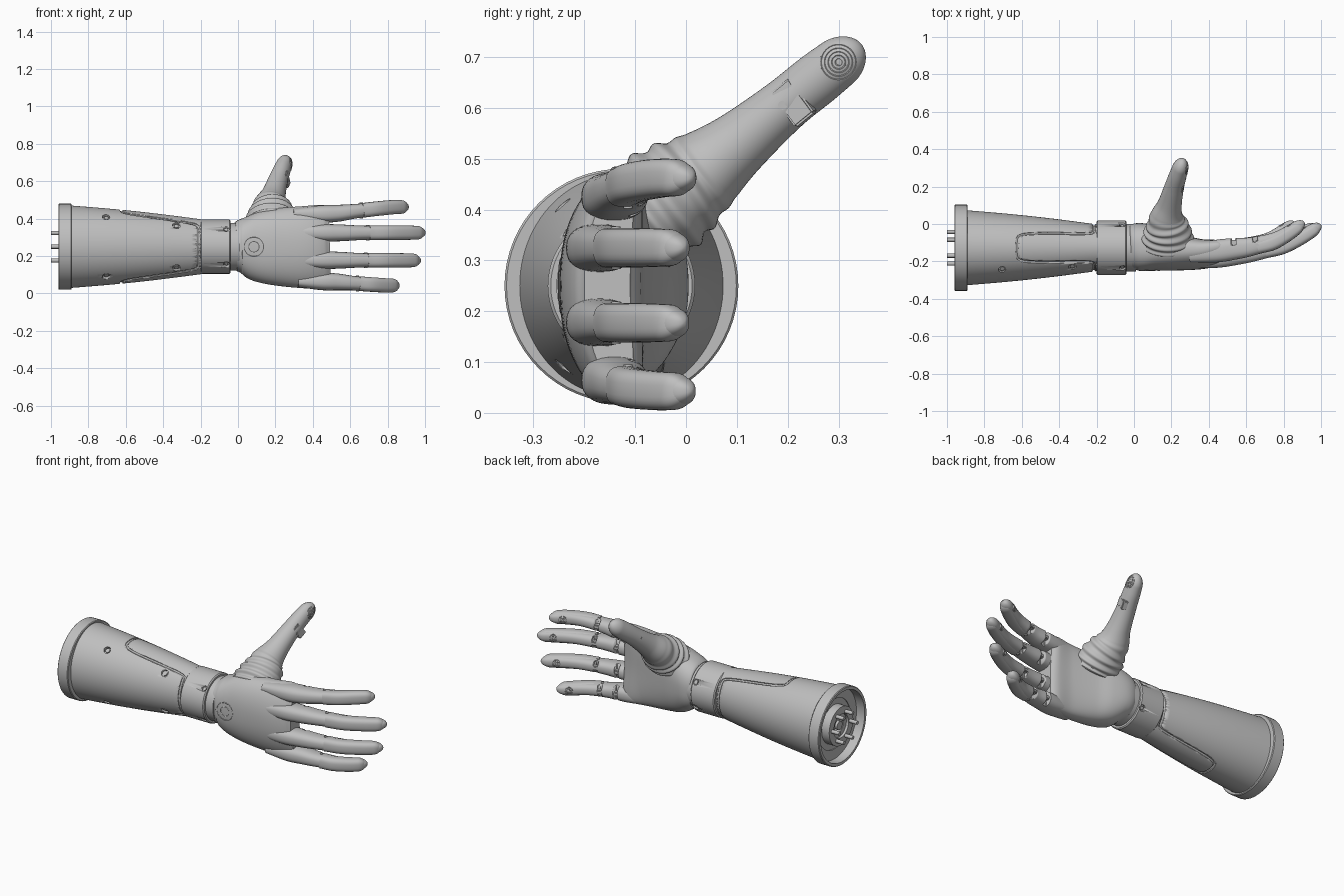
import bpy, bmesh
from math import sin, cos, pi, tanh, sqrt, copysign
from mathutils import Vector
from mathutils.bvhtree import BVHTree

if "Cube" in bpy.data.objects:
    bpy.data.objects.remove(bpy.data.objects["Cube"])

grey = bpy.data.materials.new("plain grey")
grey.use_nodes = True
grey.diffuse_color = (0.52, 0.52, 0.52, 1)
grey.node_tree.nodes["Principled BSDF"].inputs["Base Color"].default_value = grey.diffuse_color

AY, AZ = -0.127, 0.25          # axis of the arm, running along x


def finish(name, bm, angle=0.7):
    bmesh.ops.recalc_face_normals(bm, faces=bm.faces)
    mesh = bpy.data.meshes.new(name)
    bm.to_mesh(mesh)
    bm.free()
    ob = bpy.data.objects.new(name, mesh)
    bpy.context.collection.objects.link(ob)
    mesh.materials.append(grey)
    bpy.ops.object.select_all(action='DESELECT')
    ob.select_set(True)
    bpy.context.view_layer.objects.active = ob
    bpy.ops.object.shade_smooth_by_angle(angle=angle)
    return ob


def skin(name, rings, closed=False, angle=0.7):
    """Bridge rings of points, with end caps unless closed."""
    bm = bmesh.new()
    loops = [[bm.verts.new(p) for p in ring] for ring in rings]
    n = len(loops[0])
    pairs = list(zip(loops, loops[1:] + loops[:1]))
    for a, b in pairs if closed else pairs[:-1]:
        for i in range(n):
            j = (i + 1) % n
            bm.faces.new((a[i], a[j], b[j], b[i]))
    if not closed:
        bm.faces.new(loops[0])
        bm.faces.new(loops[-1])
    return finish(name, bm, angle)


def loop_tube(name, pts, outs, r):
    """Thin closed tube along points, framed by outward directions."""
    rings = []
    for k, p in enumerate(pts):
        t = (pts[(k + 1) % len(pts)] - pts[k - 1]).normalized()
        out = (outs[k] - t * outs[k].dot(t)).normalized()
        side = out.cross(t)
        rings.append([p + (out * cos(a) + side * sin(a)) * r for a in (pi * j / 3 for j in range(6))])
    return skin(name, rings, closed=True)


def surface_rings(name, ob, centre, out, radii, r):
    """Raised concentric rings laid on the surface of an object."""
    tree = BVHTree.FromPolygons([v.co for v in ob.data.vertices], [p.vertices[:] for p in ob.data.polygons])
    out = Vector(out).normalized()
    e = out.orthogonal().normalized()
    f = out.cross(e)
    for radius in radii:
        angles = [2 * pi * k / 40 for k in range(40)]
        hits = [tree.ray_cast(Vector(centre) + out * .1 + (e * cos(a) + f * sin(a)) * radius, -out)[0] for a in angles]
        if all(hits):
            loop_tube(name, hits, [out] * 40, r)


def spline(pts, u):
    """Smooth curve through tuples of any size."""
    i = min(int(u), len(pts) - 2)
    t = u - i
    b, c = Vector(pts[i]), Vector(pts[i + 1])
    a = Vector(pts[i - 1]) if i else b * 2 - c
    d = Vector(pts[i + 2]) if i + 2 < len(pts) else c * 2 - b
    return b + (c - a) * t / 2 + (a * 2 - b * 5 + c * 4 - d) * t * t / 2 + (b * 3 - a - c * 3 + d) * t ** 3 / 2


def tube(name, pts, up=(0, 0, 1), n=32, steps=8, power=2, cap=0, ripple=None, warp=None):
    """Loft through (x, y, z, depth radius, width radius) stations."""
    last, up = len(pts) - 1, Vector(up)
    us = [k / steps for k in range((last - 1) * steps)]
    us += [last - 1 + sin(pi / 2 * k / (2 * steps)) for k in range(2 * steps + 1)]
    end, rings = Vector(pts[-1][:3]), []
    for u in us:
        s = spline(pts, u)
        c = Vector(s[:3])
        t = (Vector(spline(pts, min(u + .01, last))[:3]) - Vector(spline(pts, max(u - .01, 0))[:3])).normalized()
        side = (up - t * up.dot(t)).normalized()
        out = side.cross(t)
        d = (end - c).length
        k = max(.04, sqrt(max(0, 1 - (1 - d / cap) ** 2))) if d < cap else 1
        swell = ripple(u) if ripple else 0
        ring = []
        for i in range(n):
            a = 2 * pi * i / n
            ca, sa = (copysign(abs(f) ** (2 / power), f) for f in (cos(a), sin(a)))
            p = c + out * ca * (s[3] * k + swell) + side * sa * (s[4] * k + swell)
            ring.append(warp(p) if warp else p)
        rings.append(ring)
    return skin(name, rings)


def lathe(name, profile, n=64):
    """Closed (x, radius) profile spun about the arm axis."""
    turn = [2 * pi * i / n for i in range(n)]
    return skin(name, [[(x, AY + r * cos(a), AZ + r * sin(a)) for a in turn] for x, r in profile], True, 0.5)


def rod(name, a, b, r, n=16):
    a, b = Vector(a), Vector(b)
    bm = bmesh.new()
    bmesh.ops.create_cone(bm, cap_ends=True, segments=n, radius1=r, radius2=r, depth=(b - a).length)
    bm.transform((b - a).to_track_quat('Z', 'Y').to_matrix().to_4x4())
    bmesh.ops.translate(bm, vec=(a + b) / 2, verts=bm.verts)
    return finish(name, bm, 0.5)


def block(name, centre, size, along):
    bm = bmesh.new()
    bmesh.ops.create_cube(bm, size=1)
    bmesh.ops.scale(bm, vec=size, verts=bm.verts)
    bmesh.ops.bevel(bm, geom=bm.edges[:], offset=.004, segments=2, affect='EDGES')
    bm.transform(Vector(along).to_track_quat('X', 'Z').to_matrix().to_4x4())
    bmesh.ops.translate(bm, vec=centre, verts=bm.verts)
    return finish(name, bm, 0.5)


def cut(ob, cutter):
    m = ob.modifiers.new("cut", 'BOOLEAN')
    m.operation, m.solver, m.object = 'DIFFERENCE', 'EXACT', cutter
    bpy.ops.object.select_all(action='DESELECT')
    bpy.context.view_layer.objects.active = ob
    ob.select_set(True)
    bpy.ops.object.modifier_apply(modifier=m.name)
    bpy.data.objects.remove(cutter)


# Forearm shell, a slightly bowed elliptical taper
def on_arm(x, a, scale=1):
    f = (x + .89) / .69
    bow = .006 * sin(pi * f)
    return Vector((x, AY - (.2 - .075 * f + bow) * scale * cos(a), AZ + (.22 - .073 * f + bow) * scale * sin(a)))


xs = [-.9 + .71 * k / 24 for k in range(25)]
forearm = skin("forearm", [[on_arm(x, 2 * pi * i / 96) for i in range(96)] for x in xs])

# Seam winding between the four interlocking cover panels
angles = [2 * pi * k / 360 for k in range(360)]
seam = [on_arm(-.42 + .205 * tanh(7 * (cos(2 * a) + .5)), a) for a in angles]
cut(forearm, loop_tube("seam_cutter", seam, [Vector((0, p.y - AY, p.z - AZ)) for p in seam], .009))

# Wrist cuff, neck and rear collar
cuff = lathe("wrist_cuff", [(-.2, .09), (-.2, .139), (-.194, .145), (-.046, .145), (-.04, .139), (-.04, .09)])
lathe("wrist_neck", [(-.06, .07), (-.06, .128), (.01, .128), (.01, .07)])
lathe("rear_collar", [(-.96, .21), (-.96, .226), (-.956, .23), (-.894, .23), (-.89, .226), (-.89, .15), (-.905, .15), (-.905, .21)])
lathe("rear_hub", [(-.9, .04), (-.935, .04), (-.935, .07), (-.95, .07), (-.95, .115), (-.9, .115)])
rod("rear_hub_core", (-.9, AY, AZ), (-.94, AY, AZ), .026, 24)
for k in range(6):
    y, z = AY + .085 * cos(k * pi / 3), AZ + .085 * sin(k * pi / 3)
    rod("contact_pin", (-1, y, z), (-.92, y, z), .011)

# Recessed screws on the front of the forearm and around the cuff
for s in (-1, 1):
    for x, a in ((-.705, .89), (-.33, .77)):
        a *= s
        cut(forearm, rod("screw_cutter", on_arm(x, a, .93), on_arm(x, a, 1.1), .02))
        rod("screw", on_arm(x, a, .9), on_arm(x, a, .97), .014, 6)
    for a in (.72, pi - .55):
        d = Vector((0, -cos(a), s * sin(a)))
        p = Vector((-.062, AY, AZ))
        cut(cuff, rod("screw_cutter", p + d * .132, p + d * .16, .017))
        rod("screw", p + d * .12, p + d * .139, .011, 6)


# Palm, arched across the knuckles
def arch(p):
    p.y += .035 * max(0, min(1, p.x / .45)) * ((p.z - AZ) / .22) ** 2
    return p


sections = [(-.012, -.245, -.005, .12, .38), (.03, -.25, .005, .098, .405), (.1, -.25, -.01, .063, .435),
            (.2, -.25, -.045, .043, .455), (.35, -.243, -.08, .028, .467), (.45, -.222, -.09, .025, .473),
            (.49, -.2, -.11, .04, .46)]
palm = tube("palm", [(x, (a + b) / 2, (c + d) / 2, (b - a) / 2, (d - c) / 2) for x, a, b, c, d in sections],
            n=64, power=2.4, warp=arch)
surface_rings("back_of_hand_ring", palm, (.085, -.25, AZ), (0, -1, 0), (.028, .052), .0025)

# Fingers: base z, tip z, tip x, forward offset
fingers = {"index": (.425, .462, .91, .03), "middle": (.324, .325, 1.0, 0),
           "ring": (.178, .177, .975, 0), "little": (.064, .043, .86, .03)}
for label, (z0, z1, tip, dy) in fingers.items():
    def at(f, y, a, b):
        return (.5 + f * (tip - .5), y + dy * (1 - .5 * max(f, 0)), z0 + (z1 - z0) * min(1, 1.3 * max(f, 0)), a, b)
    path = [at(-.5, -.185, .05, .03), at(-.15, -.175, .06, .046), at(.08, -.162, .058, .045),
            at(.3, -.147, .05, .039), at(.6, -.11, .042, .034), at(.82, -.058, .036, .033), at(1, -.004, .03, .029)]
    body = tube(label + "_finger", path, steps=10, power=2.5, cap=.05)
    # Distal cover on the back of the finger
    cover = [at(.4, -.147, .037, .039), at(.6, -.121, .038, .039), at(.82, -.066, .035, .038), at(.985, -.012, .03, .035)]
    tube(label + "_finger_cover", cover, power=2.8, cap=.045)
    # Hinge gaps on the palm side, with hinge pins
    for u in (2.15, 3.3):
        p = Vector(spline(path, u)[:3])
        q = Vector(spline(path, u + .1)[:3])
        inner = p + Vector((-.25, 1, 0)) * .043
        cut(body, block("gap_cutter", inner, (.028, .05, .12), q - p))
        block(label + "_finger_link", inner - Vector((0, .012, 0)), (.04, .03, .022), q - p)
        rod(label + "_finger_pin", p - Vector((0, 0, .042)), p + Vector((0, 0, .042)), .009)
    # Ridged fingertip pad
    surface_rings(label + "_finger_ridge", body, spline(path, 5.1)[:3], (-.5, 1, 0), (.007, .014, .021), .0018)


# Thumb with a bellows base and a ridged tip pad
def thumb_folds(u):
    return .006 * sin(2 * pi * 1.75 * u) * min(1, 3.3 - u) if u < 3.3 else 0


thumb = tube("thumb", [(.18, -.13, .345, .085, .125), (.18, -.09, .38, .107, .137), (.18, -.03, .427, .105, .12),
                       (.175, .035, .475, .084, .092), (.19, .1, .527, .065, .066), (.213, .19, .602, .053, .053),
                       (.236, .265, .662, .052, .046), (.263, .345, .724, .046, .038)],
             up=(1, 0, 0), n=48, steps=16, cap=.06, ripple=thumb_folds)
surface_rings("thumb_ridge", thumb, (.25, .3, .69), (1, 0, 0), [.007 * k for k in range(1, 6)], .0018)
block("thumb_joint_plate", (.254, .212, .61), (.05, .03, .086), (.025, .08, .065))
rod("thumb_pin", (.16, .19, .605), (.267, .19, .605), .009)
